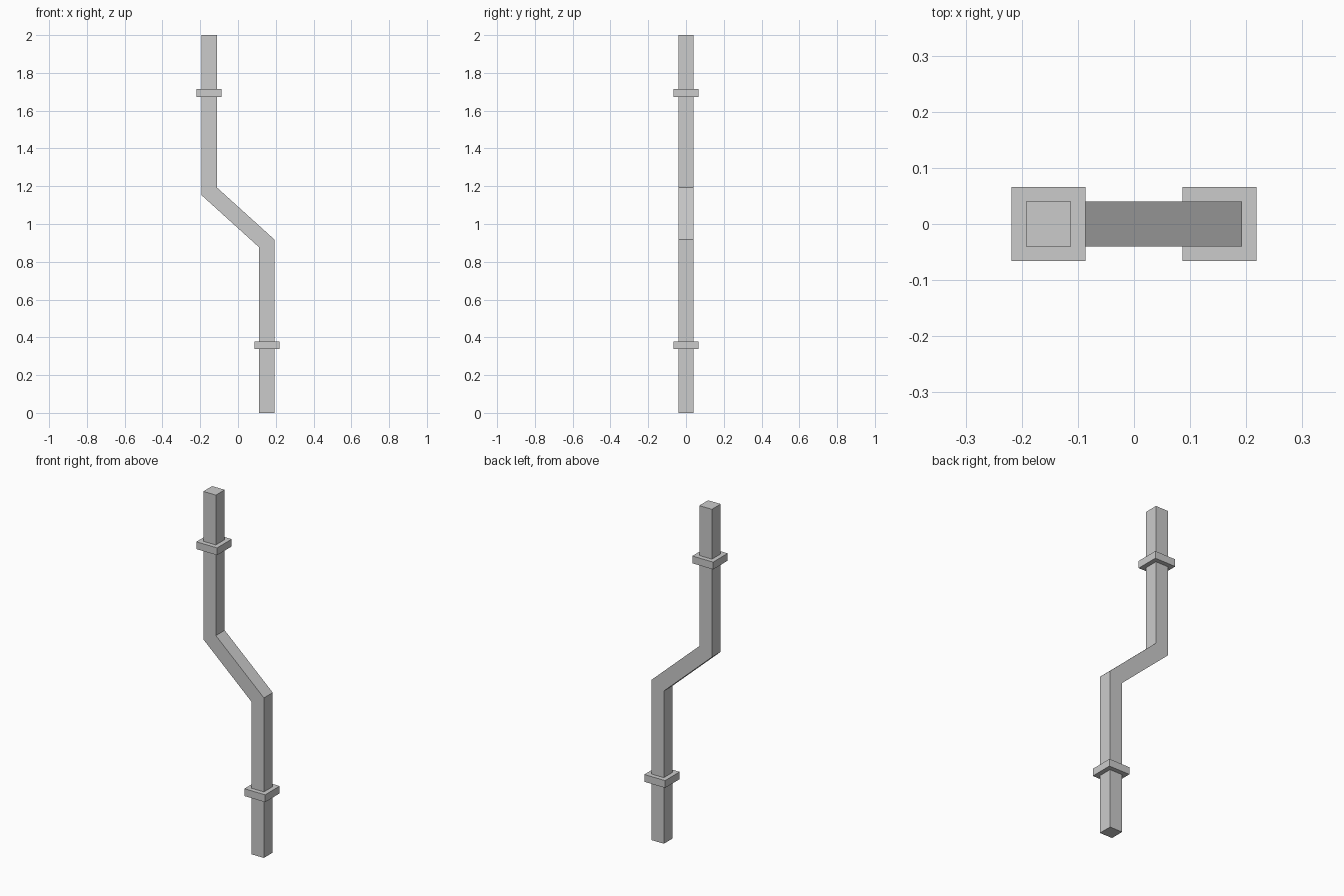
import bpy, bmesh

if "Cube" in bpy.data.objects:
    bpy.data.objects.remove(bpy.data.objects["Cube"])

R = 0.04      # half width of the square pipe
CX = 0.1525   # sideways offset of the straight runs
MITRE = 0.021 # half height of the slanted mitre cut at each bend


def make_object(name, bm):
    bmesh.ops.recalc_face_normals(bm, faces=bm.faces[:])
    mesh = bpy.data.meshes.new(name)
    bm.to_mesh(mesh)
    bm.free()
    obj = bpy.data.objects.new(name, mesh)
    bpy.context.collection.objects.link(obj)
    return obj


def square_pipe(name, path):
    """Sweep a square section along (x, z, mitre) stations."""
    bm = bmesh.new()
    rings = []
    for x, z, m in path:
        rings.append([bm.verts.new((x + sx * R, sy * R, z + sx * m))
                      for sx, sy in ((-1, -1), (1, -1), (1, 1), (-1, 1))])
    for a, b in zip(rings, rings[1:]):
        for i in range(4):
            j = (i + 1) % 4
            bm.faces.new((a[i], a[j], b[j], b[i]))
    bm.faces.new(rings[0])
    bm.faces.new(rings[-1])
    return make_object(name, bm)


def collar(name, x, z):
    bm = bmesh.new()
    bmesh.ops.create_cube(bm, size=1)
    bmesh.ops.scale(bm, vec=(0.132, 0.132, 0.042), verts=bm.verts)
    obj = make_object(name, bm)
    obj.location = (x, 0, z)


# Pipe with an offset bend
square_pipe("downpipe", [(CX, 0, 0), (CX, 0.897, MITRE),
                         (-CX, 1.173, MITRE), (-CX, 2, 0)])

# Wall bracket collars
collar("lower_collar", CX, 0.358)
collar("upper_collar", -CX, 1.693)
